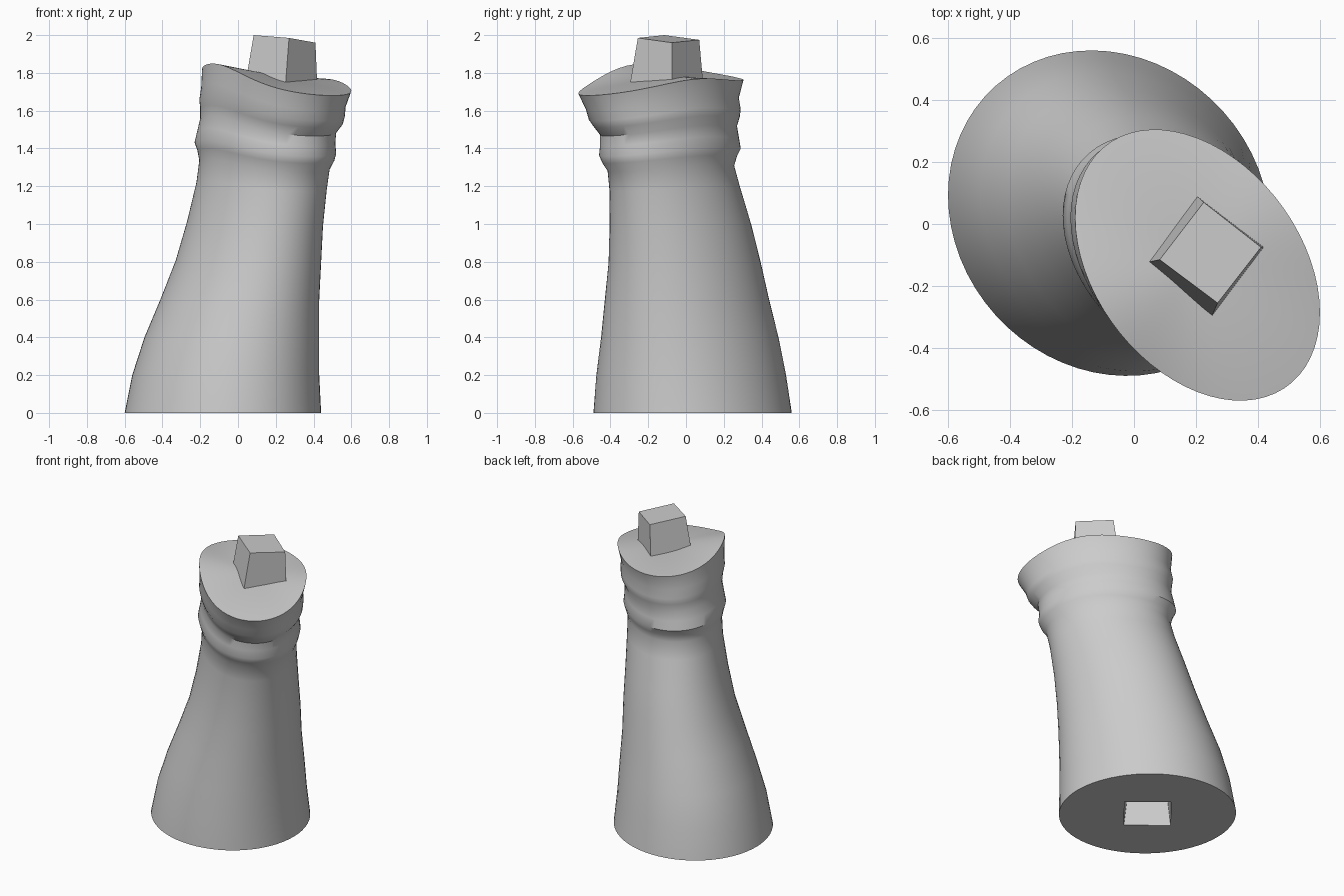
import bpy
import bmesh
from math import sin, cos, atan2, asin, pi, radians
from mathutils import Vector

default = bpy.data.objects.get("Cube")
if default:
    bpy.data.objects.remove(default, do_unlink=True)

SEGMENTS = 64
TOP = 1.765
STEP = 2 * pi / SEGMENTS

stone = bpy.data.materials.new("plain_grey")
stone.use_nodes = True
GREY = (0.6, 0.6, 0.6, 1)
stone.diffuse_color = GREY
stone.node_tree.nodes["Principled BSDF"].inputs["Base Color"].default_value = GREY


def finish(bm, name):
    """Turn a bmesh into a named object with the shared material."""
    bmesh.ops.recalc_face_normals(bm, faces=bm.faces)
    mesh = bpy.data.meshes.new(name)
    bm.to_mesh(mesh)
    bm.free()
    mesh.materials.append(stone)
    obj = bpy.data.objects.new(name, mesh)
    bpy.context.collection.objects.link(obj)
    return obj


def bridge(bm, lower, upper):
    count = len(lower)
    for i in range(count):
        j = (i + 1) % count
        bm.faces.new((lower[i], lower[j], upper[j], upper[i]))


def saddle(angle):
    """Height offset of the tilted, twisted rim."""
    return (-0.055 * cos(angle) + 0.02 * sin(angle)
            + 0.025 * cos(2 * angle) + 0.03 * sin(2 * angle))


def oval_ring(z, left, right, front, back):
    """Skewed oval that grows more tilted toward the top."""
    cx, cy = (left + right) / 2, (front + back) / 2
    rx, ry = (right - left) / 2, (back - front) / 2
    skew = asin(-0.11 - 0.24 * z / TOP)
    points = []
    for i in range(SEGMENTS):
        x, y = rx * cos(i * STEP), ry * sin(i * STEP + skew)
        lift = saddle(atan2(y, x)) * (z / TOP) ** 3
        points.append(Vector((cx + x, cy + y, z + lift)))
    return points


def square_ring(z, half, cx, cy):
    """Turned square with the same point count as the ovals."""
    turn = 9 * STEP
    points = []
    for i in range(SEGMENTS):
        a = i * STEP - turn
        r = half / max(abs(cos(a)), abs(sin(a)))
        points.append(Vector((cx + r * cos(i * STEP), cy + r * sin(i * STEP), z)))
    return points


# Body outline: height, left, right, front, back
OUTLINE = [
    (0, -.6, .44, -.49, .56),
    (.2, -.56, .43, -.475, .53),
    (.4, -.495, .43, -.45, .49),
    (.6, -.41, .43, -.43, .44),
    (.8, -.33, .44, -.41, .395),
    (1, -.27, .45, -.405, .345),
    (1.2, -.22, .47, -.405, .285),
    (1.31, -.205, .485, -.415, .255),
    (1.36, -.215, .51, -.445, .27),
    (1.4, -.23, .52, -.46, .29),
    (1.46, -.215, .515, -.455, .28),
    (1.52, -.2, .52, -.455, .27),
    (1.57, -.2, .555, -.49, .285),
    (1.61, -.205, .565, -.515, .29),
    (1.67, -.195, .57, -.53, .28),
    (TOP, -.19, .6, -.57, .305),
]

# Body: square socket, underside, flared shaft, ridged neck and slanted top
bm = bmesh.new()
rings = [square_ring(.22, .12, -.08, .035), square_ring(0, .145, -.08, .035)]
rings += [oval_ring(*row) for row in OUTLINE]
loops = [[bm.verts.new(p) for p in ring] for ring in rings]
for lower, upper in zip(loops, loops[1:]):
    bridge(bm, lower, upper)
bm.faces.new(loops[0])
rim = loops[-1]
centre = bm.verts.new((.205, -.13, 1.785))
for i, vert in enumerate(rim):
    bm.faces.new((vert, rim[(i + 1) % SEGMENTS], centre))
body = finish(bm, "body")
bpy.ops.object.select_all(action="DESELECT")
body.select_set(True)
bpy.context.view_layer.objects.active = body
bpy.ops.object.shade_smooth_by_angle(angle=radians(35))

# Peg: tapered square block sunk into the top
bm = bmesh.new()
peg_base = [(.2, .093), (.42, -.075), (.25, -.3), (.035, -.125)]
peg_top = [(.225, .07, 1.975), (.41, -.075, 1.96),
           (.27, -.255, 1.985), (.083, -.115, 2)]
lower = [bm.verts.new((x, y, 1.72)) for x, y in peg_base]
upper = [bm.verts.new(p) for p in peg_top]
bridge(bm, lower, upper)
bm.faces.new(lower)
bm.faces.new(upper)
finish(bm, "peg")
